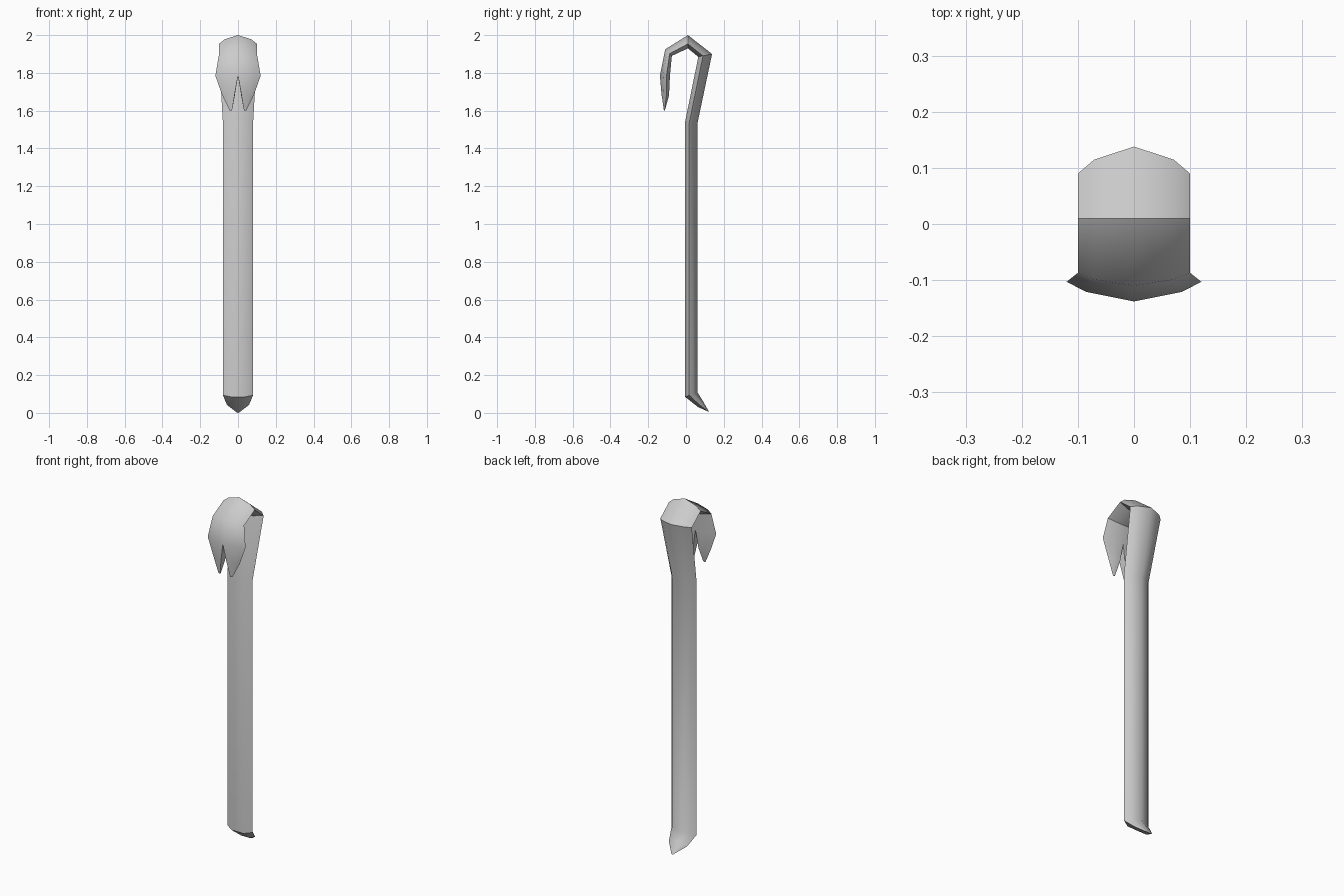
import bpy, bmesh

if "Cube" in bpy.data.objects:
    bpy.data.objects.remove(bpy.data.objects["Cube"])

# Stations along the bar: outer ridge (y, z), inner face (y, z), half width, half slot gap
stations = [
    ((0.125, 0.000), (0.115, 0.010), 0.012, 0),      # chisel tip
    ((0.088, 0.065), (0.065, 0.030), 0.058, 0),
    ((0.060, 0.110), (-0.005, 0.085), 0.080, 0),     # shaft bottom
    ((0.060, 1.530), (-0.005, 1.540), 0.080, 0),     # shaft top
    ((0.138, 1.900), (0.065, 1.885), 0.100, 0),      # hook
    ((0.010, 2.000), (0.010, 1.930), 0.100, 0),
    ((-0.110, 1.925), (-0.075, 1.890), 0.100, 0),
    ((-0.138, 1.785), (-0.085, 1.785), 0.120, 0),    # start of claw slot
    ((-0.130, 1.690), (-0.090, 1.680), 0.084, 0.017),
    ((-0.117, 1.600), (-0.112, 1.600), 0.044, 0.032),  # claw tip
]
# Half cross-section: (fraction of width, fraction from outer to inner)
section = [(0, 0), (0.71, 0.32), (1, 0.66), (0.48, 1), (0, 1)]

bm = bmesh.new()
rings = []
for (yo, zo), (yi, zi), w, gap in stations:
    rings.append([bm.verts.new((gap + (w - gap) * u, yo + (yi - yo) * t, zo + (zi - zo) * t))
                  for u, t in section])

# Skin the half bar, closing the slot walls where the prongs separate
for i, (a, b) in enumerate(zip(rings, rings[1:])):
    for j in range(4):
        bm.faces.new((a[j], a[j + 1], b[j + 1], b[j]))
    if stations[i + 1][3] > 0:
        bm.faces.new((a[4], a[0], b[0], b[4]))
bm.faces.new(rings[0])
bm.faces.new(rings[-1][::-1])
bmesh.ops.recalc_face_normals(bm, faces=bm.faces)
# Make sure normals point away from the bar: the shaft's outer face looks toward +y
bm.normal_update()
ridge = [f for f in rings[2][0].link_faces if rings[3][0] in f.verts][0]
if ridge.normal.y < 0:
    bmesh.ops.reverse_faces(bm, faces=bm.faces)

mesh = bpy.data.meshes.new("pry_bar")
bm.to_mesh(mesh)
bm.free()
bar = bpy.data.objects.new("pry_bar", mesh)
bpy.context.collection.objects.link(bar)
bpy.context.view_layer.objects.active = bar
bar.select_set(True)

# Mirror the other half and keep the inner edges crisp
mirror = bar.modifiers.new("mirror", 'MIRROR')
mirror.use_clip = True
bpy.ops.object.modifier_apply(modifier=mirror.name)
bpy.ops.object.shade_smooth_by_angle(angle=0.85)
